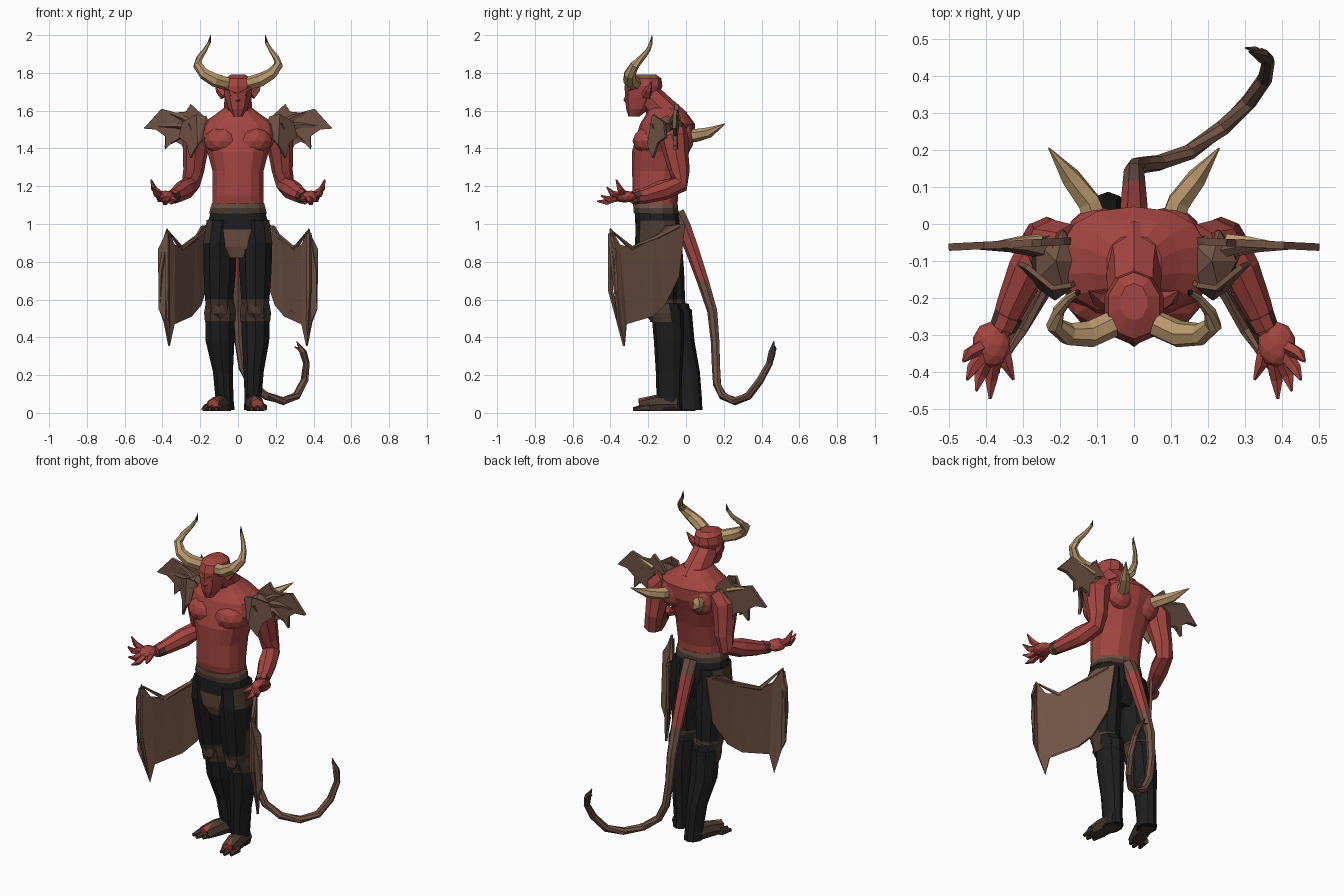
import bpy, bmesh, math
from mathutils import Vector


def material(name, col):
    m = bpy.data.materials.new(name)
    m.diffuse_color = (*col, 1)
    return m


RED = material("red skin", (0.37, 0.06, 0.052))
BLACK = material("black cloth", (0.013, 0.013, 0.014))
BROWN = material("brown leather", (0.165, 0.086, 0.06))
DARK = material("dark brown leather", (0.07, 0.042, 0.03))
TAN = material("tan horn", (0.48, 0.31, 0.15))


def finish(name, bm, mats, rule=None):
    bmesh.ops.recalc_face_normals(bm, faces=bm.faces)
    bm.normal_update()
    if rule:
        for f in bm.faces:
            f.material_index = rule(f.calc_center_median(), f.normal)
    me = bpy.data.meshes.new(name)
    bm.to_mesh(me)
    bm.free()
    ob = bpy.data.objects.new(name, me)
    for m in mats:
        me.materials.append(m)
    bpy.context.collection.objects.link(ob)
    return ob


def skin(name, rings, mats, rule=None):
    """Bridge a list of vertex rings and cap the ends."""
    bm = bmesh.new()
    vs = [[bm.verts.new(p) for p in r] for r in rings]
    n = len(vs[0])
    for a, b in zip(vs, vs[1:]):
        for i in range(n):
            j = (i + 1) % n
            bm.faces.new((a[i], a[j], b[j], b[i]))
    bm.faces.new(vs[0][::-1])
    bm.faces.new(vs[-1])
    return finish(name, bm, mats, rule)


def loft(name, secs, mats, sides=12, power=1.0, rule=None):
    """Stack of level oval rings: (cx, cy, z, rx, ry)."""
    rings = []
    for cx, cy, z, rx, ry in secs:
        ring = []
        for i in range(sides):
            a = math.tau * (i + 0.5) / sides
            c, s = math.cos(a), math.sin(a)
            ring.append((cx + rx * math.copysign(abs(c) ** power, c),
                         cy + ry * math.copysign(abs(s) ** power, s), z))
        rings.append(ring)
    return skin(name, rings, mats, rule)


def tube(name, pts, mats, sides=7, ref=(1, 0, 0), rule=None):
    """Tapered tube along points (x, y, z, r)."""
    P = [Vector(p[:3]) for p in pts]
    rings = []
    for k, p in enumerate(P):
        t = (P[min(k + 1, len(P) - 1)] - P[max(k - 1, 0)]).normalized()
        u = t.cross(Vector(ref)).normalized()
        v = t.cross(u)
        r = pts[k][3]
        ring = []
        for i in range(sides):
            a = math.tau * i / sides
            q = p + u * r * math.cos(a) + v * r * math.sin(a)
            q.z = max(q.z, 0.01)
            ring.append(q)
        rings.append(ring)
    return skin(name, rings, mats, rule)


def blob(name, c, r, mats, sub=2, rule=None):
    bm = bmesh.new()
    bmesh.ops.create_icosphere(bm, subdivisions=sub, radius=1)
    for v in bm.verts:
        v.co = Vector([c[i] + r[i] * v.co[i] for i in range(3)])
    return finish(name, bm, mats, rule)


def panel(name, outline, side, depth, thick, mats):
    """Flat x-z outline, triangulated, bent in y by depth(x, z), then thickened."""
    bm = bmesh.new()
    f = bm.faces.new([bm.verts.new((x, 0, z)) for x, z in outline])
    bmesh.ops.triangulate(bm, faces=[f])
    for v in bm.verts:
        v.co = (side * v.co.x, depth(v.co.x, v.co.z), v.co.z)
    ob = finish(name, bm, mats)
    mod = ob.modifiers.new("thickness", 'SOLIDIFY')
    mod.thickness = thick
    mod.offset = 0


def mir(s, pts):
    return [(s * p[0], *p[1:]) for p in pts]


# torso, neck and head
loft("torso", [(0, -.155, 1.07, .14, .11), (0, -.163, 1.15, .138, .12), (0, -.15, 1.28, .138, .135),
               (0, -.135, 1.38, .165, .152), (0, -.11, 1.46, .21, .155), (0, -.098, 1.53, .2, .145),
               (0, -.1, 1.575, .13, .115), (0, -.115, 1.615, .075, .085)], [RED], 14, 0.85)
tube("neck", [(0, -.06, 1.53, .09), (0, -.13, 1.61, .075), (0, -.21, 1.69, .07)], [RED], 8)
loft("head", [(0, -.275, 1.57, .025, .03), (0, -.255, 1.61, .052, .062), (0, -.235, 1.67, .072, .088),
              (0, -.225, 1.73, .084, .1), (0, -.22, 1.77, .072, .09), (0, -.21, 1.792, .038, .05)],
     [RED], 10)
tube("nose", [(0, -.30, 1.70, .01), (0, -.318, 1.655, .014), (0, -.305, 1.64, .01)], [RED], 5)

# hips, belt and loin patches
loft("hips", [(0, -.145, .82, .1, .08), (0, -.148, .88, .165, .105), (0, -.15, .97, .176, .122),
              (0, -.155, 1.06, .15, .118)], [BLACK, BROWN], 12, 0.9,
     lambda c, n: int(c.z < .93 and abs(c.x) < .1 and n.y < 0))
loft("belt", [(0, -.158, 1.055, .158, .122), (0, -.16, 1.085, .15, .122), (0, -.163, 1.11, .143, .122)],
     [BROWN, DARK], 12, 0.9, lambda c, n: int(c.z < 1.085))

# legs: the right one stands forward of the left one
LEGS = {
    1: ("right", [(.085, -.15, 1.02, .085, .115), (.093, -.15, .9, .093, .12), (.092, -.145, .75, .09, .105),
                  (.092, -.14, .6, .078, .088), (.095, -.12, .5, .065, .075)],
        [(.092, -.1, .55, .08, .085), (.093, -.09, .38, .076, .08), (.083, -.09, .22, .056, .07),
         (.08, -.09, .08, .047, .066), (.08, -.09, .015, .052, .072)],
        [(.08, -.05, .045, .048), (.09, -.16, .045, .05), (.1, -.235, .03, .045)], (.1, -.225, .105, -.28)),
    -1: ("left", [(-.085, -.15, 1.02, .085, .115), (-.095, -.14, .9, .093, .118), (-.097, -.115, .75, .09, .105),
                  (-.1, -.095, .6, .078, .09), (-.1, -.07, .5, .065, .075)],
         [(-.095, -.055, .55, .082, .085), (-.095, -.035, .38, .08, .08), (-.08, .005, .22, .056, .068),
          (-.072, .022, .08, .05, .062), (-.07, .025, .015, .055, .062)],
         [(-.07, .04, .045, .048), (-.1, -.06, .045, .05), (-.13, -.14, .03, .045)], (-.13, -.13, -.15, -.185)),
}
for s, (side, thigh, boot, foot, toe) in LEGS.items():
    loft(side + "_thigh", thigh, [BLACK, DARK], 10, 1,
         lambda c, n, s=s: int(c.z > .9 and n.x * s > .5 or c.z < .6 or .6 < c.z < .75 and n.x * s > .85))
    loft(side + "_boot", boot, [BLACK], 10)
    x, y, z, rx, ry = boot[0]
    loft(side + "_knee_guard", [(x, y, .48, rx + .002, ry + .004), (x, y - .01, .53, rx + .007, ry + .006),
                                (x, y - .02, .58, rx - .002, ry + .004)], [DARK, BLACK], 10, 1,
         lambda c, n: int(n.y > .5))
    blob(side + "_kneecap", (x, y - ry - .01, .55), (.045, .025, .055), [DARK], 1)
    tube(side + "_foot", foot, [DARK], 8)
    x0, y0, x1, y1 = toe
    for k in (-1, 0, 1):
        tube(side + "_toe", [(x0 + k * .03, y0 + .03, .028, .026), (x1 + k * .034, y1 + abs(k) * .015, .02, .01)],
             [DARK], 6)
    tube(side + "_instep", [(foot[1][0], foot[1][1], .058, .036), (foot[2][0], foot[2][1] - .01, .043, .034)],
         [RED], 6)


def hip_depth(x, z):
    return max(-.04 - 1.65 * (x - .15), -.40 + max(0, x - .38) * .6) + max(0, .6 - z) * .27


def shoulder_depth(x, z):
    return -.045 - .05 * (x - .15)


def lapel_depth(x, z):
    return -.20 + abs(x - .2) * .9 - (1.5 - z) * .12


HIP = [(.13, 1.0), (.19, .99), (.23, .92), (.29, .87), (.34, .89), (.375, .975), (.395, .92), (.42, .87),
       (.415, .72), (.42, .55), (.39, .48), (.365, .355), (.34, .47), (.29, .55), (.25, .51), (.2, .57), (.15, .72)]
SHOULDER = [(.15, 1.5), (.19, 1.58), (.25, 1.635), (.275, 1.595), (.33, 1.59), (.405, 1.61), (.5, 1.505),
            (.435, 1.5), (.385, 1.465), (.385, 1.395), (.34, 1.44), (.3, 1.42), (.25, 1.325), (.19, 1.4)]
LAPEL = [(.14, 1.5), (.17, 1.57), (.22, 1.58), (.29, 1.54), (.31, 1.46), (.27, 1.43), (.25, 1.35), (.21, 1.42)]

for s, side in ((1, "right"), (-1, "left")):
    # face: ears, eyes, horns
    tube(side + "_ear", mir(s, [(.07, -.21, 1.68, .028), (.1, -.2, 1.71, .02), (.122, -.18, 1.755, .002)]),
         [RED], 5, (0, 1, 0))
    tube(side + "_brow", mir(s, [(.008, -.316, 1.695, .008), (.07, -.285, 1.725, .012)]), [RED], 5, (0, 1, 0))
    blob(side + "_eye", (s * .032, -.305, 1.685), (.016, .006, .007), [DARK], 1)
    tube(side + "_horn", mir(s, [(.06, -.27, 1.745, .036), (.12, -.297, 1.762, .037), (.178, -.297, 1.795, .031),
                                 (.214, -.272, 1.84, .024), (.204, -.235, 1.878, .017), (.175, -.2, 1.92, .012),
                                 (.152, -.185, 1.96, .009), (.145, -.18, 2.0, .001)]),
         [TAN, DARK], 7, (0, 1, 0), lambda c, n: int(c.z > 1.965))
    # muscles
    blob(side + "_chest_muscle", (s * .085, -.2, 1.44), (.098, .083, .075), [RED])
    blob(side + "_shoulder_blade", (s * .09, -.01, 1.46), (.085, .055, .09), [RED])
    # arm and cuff
    tube(side + "_arm", mir(s, [(.17, -.07, 1.51, .07), (.22, -.065, 1.45, .078), (.228, -.05, 1.36, .064),
                                (.235, -.035, 1.28, .055), (.25, -.035, 1.21, .05), (.285, -.12, 1.18, .054),
                                (.33, -.22, 1.15, .042), (.36, -.29, 1.135, .03)]), [RED], 8)
    tube(side + "_cuff", mir(s, [(.338, -.245, 1.147, .04), (.354, -.28, 1.138, .036)]), [DARK, RED], 8,
         (1, 0, 0), lambda c, n: int(n.z > .5))
    # hand with thumb and fingers
    blob(side + "_palm", (s * .385, -.325, 1.145), (.052, .062, .032), [RED])
    for a, b, c in (((.355, -.33, 1.14), (.342, -.38, 1.13), (.325, -.42, 1.125)),
                    ((.375, -.36, 1.14), (.385, -.42, 1.115), (.388, -.472, 1.12)),
                    ((.395, -.36, 1.145), (.415, -.41, 1.13), (.425, -.45, 1.15)),
                    ((.405, -.35, 1.15), (.435, -.39, 1.16), (.45, -.42, 1.195)),
                    ((.41, -.33, 1.155), (.445, -.35, 1.185), (.46, -.37, 1.235))):
        tube(side + "_finger", mir(s, [(*a, .02), (*b, .017), (*c, .004)]), [RED], 5)
    # shoulder armour: ragged wing, curved front flap and a low cap
    panel(side + "_shoulder_wing", SHOULDER, s, shoulder_depth, .02, [BROWN])
    panel(side + "_shoulder_flap", LAPEL, s, lapel_depth, .014, [BROWN])
    blob(side + "_shoulder_cap", (s * .21, -.1, 1.5), (.075, .098, .075), [BROWN, DARK], 1,
         lambda c, n: int(n.z < .3))
    for x, z in ((.47, 1.515), (.39, 1.41), (.395, 1.6), (.255, 1.35)):
        tube(side + "_shoulder_rib", mir(s, [(.2, -.08, 1.51, .022), ((x + .2) / 2, -.06, (z + 1.53) / 2, .017),
                                             (x, shoulder_depth(x, z), z, .004)]), [BROWN], 5, (0, 1, 0))
    tube(side + "_shoulder_spike", mir(s, [(.25, -.04, 1.555, .014), (.31, -.045, 1.575, .012),
                                           (.38, -.05, 1.595, .002)]), [TAN], 5, (0, 1, 0))
    # back spike
    tube(side + "_back_spike", mir(s, [(.1, .0, 1.465, .036), (.122, .06, 1.47, .034), (.17, .125, 1.485, .028),
                                       (.23, .205, 1.53, .002)]), [TAN], 6)
    # folded wing hanging from the hip
    panel(side + "_hip_wing", HIP, s, hip_depth, .014, [BROWN])
    for path in (((.15, .99), (.22, .93), (.3, .87), (.375, .97)), ((.375, .95), (.41, .75), (.415, .55)),
                 ((.375, .95), (.375, .65), (.365, .37))):
        tube(side + "_hip_wing_rib", mir(s, [(x, hip_depth(x, z), z, .014 if k < len(path) - 1 else .004)
                                             for k, (x, z) in enumerate(path)]), [BROWN], 5, (0, 1, 0))

# tail: red root, leather length, dark barbed tip
tube("tail", [(0, -.05, 1.06, .045), (0, -.01, .98, .042), (0, .035, .86, .038), (0, .09, .7, .033),
              (0, .14, .54, .028), (.005, .155, .38, .024), (.025, .16, .24, .023), (.07, .165, .15, .022),
              (.15, .195, .09, .022), (.24, .26, .062, .022), (.31, .33, .09, .022), (.352, .39, .17, .021),
              (.362, .44, .26, .018), (.345, .455, .32, .02), (.31, .465, .38, .002)],
     [BROWN, RED, DARK], 7, (1, 0, 0),
     lambda c, n: 1 if .7 < c.z < .97 and n.z < .5 else (2 if c.x > .33 and c.z > .22 else 0))
tube("tail_barb", [(.35, .45, .31, .014), (.325, .47, .335, .01), (.3, .475, .35, .002)], [DARK], 5, (0, 0, 1))
